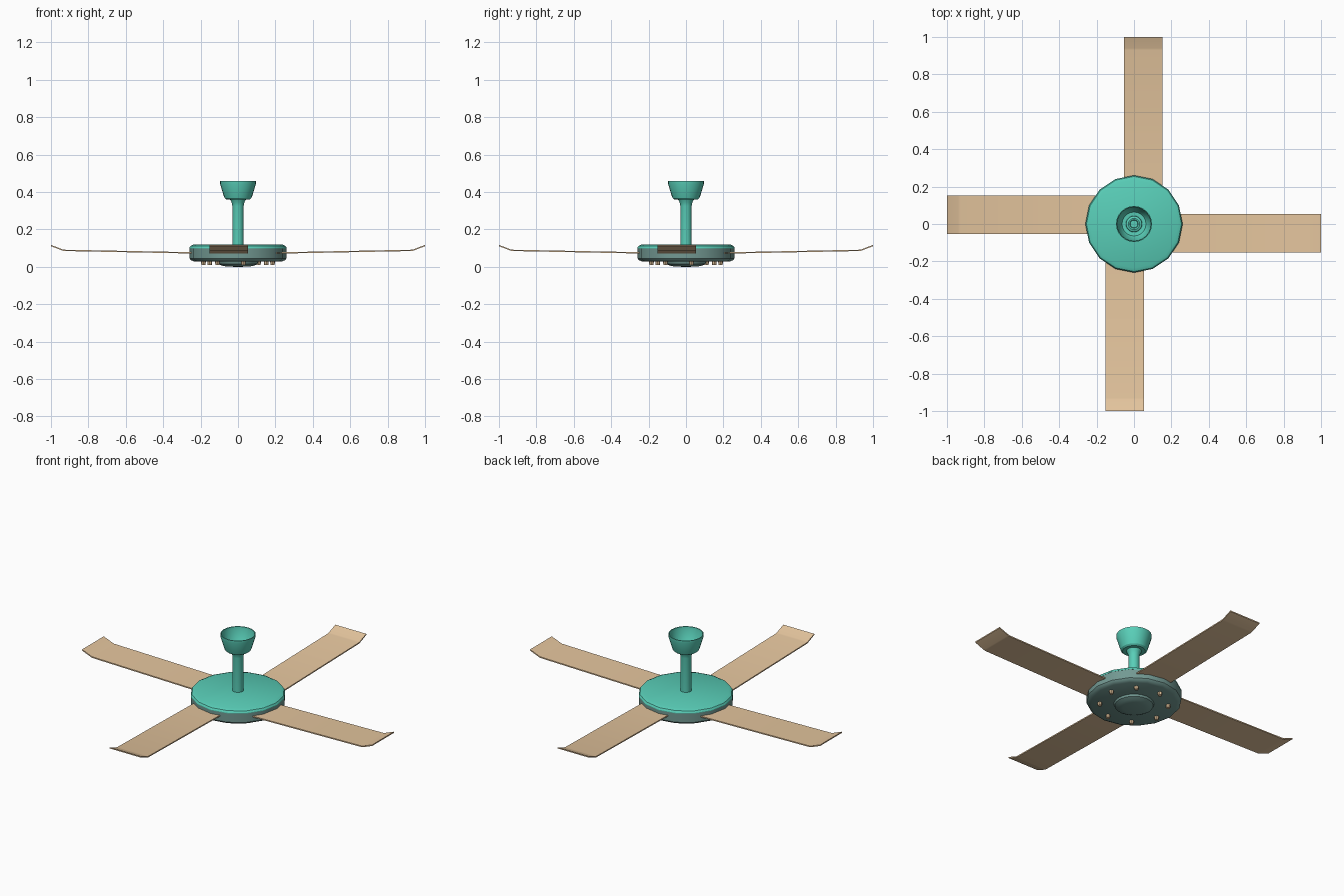
import bpy, bmesh, math
from mathutils import Matrix

if "Cube" in bpy.data.objects:
    bpy.data.objects.remove(bpy.data.objects["Cube"])


def material(name, rgb):
    m = bpy.data.materials.new(name)
    m.diffuse_color = (*rgb, 1)
    m.use_nodes = True
    m.node_tree.nodes["Principled BSDF"].inputs["Base Color"].default_value = m.diffuse_color
    return m


TEAL = material("teal", (0.10, 0.62, 0.48))
SLATE = material("slate", (0.17, 0.32, 0.29))
WOOD = material("wood", (0.78, 0.56, 0.34))


def finish(name, bm, mat, smooth=True):
    bmesh.ops.recalc_face_normals(bm, faces=bm.faces)
    me = bpy.data.meshes.new(name)
    bm.to_mesh(me)
    bm.free()
    me.materials.append(mat)
    ob = bpy.data.objects.new(name, me)
    bpy.context.collection.objects.link(ob)
    if smooth:
        bpy.ops.object.select_all(action="DESELECT")
        ob.select_set(True)
        bpy.context.view_layer.objects.active = ob
        bpy.ops.object.shade_smooth_by_angle(angle=math.radians(30))
    return ob


def lathe(name, profile, sides, mat, turn=0.0):
    """Revolve (radius, z) points around z; a radius of 0 closes the end."""
    bm = bmesh.new()
    rings = []
    for r, z in profile:
        n = sides if r > 0 else 1
        rings.append([bm.verts.new((r * math.cos(turn + math.tau * i / sides),
                                    r * math.sin(turn + math.tau * i / sides), z))
                      for i in range(n)])
    for a, b in zip(rings, rings[1:]):
        for i in range(sides):
            j = (i + 1) % sides
            quad = [a[i % len(a)], a[j % len(a)], b[j % len(b)], b[i % len(b)]]
            bm.faces.new(list(dict.fromkeys(quad)))
    return finish(name, bm, mat)


# Motor housing: teal cap over a slate lower body
lathe("housing_cap", [(0, 0.12), (0.235, 0.12), (0.254, 0.112), (0.26, 0.102),
                      (0.26, 0.098), (0, 0.098)], 16, TEAL)
lathe("housing_body", [(0, 0.098), (0.259, 0.098), (0.259, 0.045), (0.252, 0.036),
                       (0.235, 0.028), (0, 0.028)], 16, SLATE)
lathe("bottom_cap", [(0.11, 0.03), (0.105, 0.016), (0.085, 0.006), (0.06, 0.001),
                     (0, 0)], 24, SLATE)

# Down rod with flared collar and a hollow top end
lathe("down_rod", [(0.03, 0.115), (0.03, 0.325), (0.034, 0.345), (0.045, 0.365),
                   (0.042, 0.385), (0.03, 0.39), (0.022, 0.388), (0.02, 0.36),
                   (0, 0.36)], 20, TEAL)

# Ceiling canopy: open thin-walled cup
lathe("canopy", [(0.04, 0.36), (0.062, 0.36), (0.072, 0.368), (0.078, 0.385),
                 (0.096, 0.445), (0.096, 0.46), (0.091, 0.46), (0.09, 0.445),
                 (0.072, 0.388), (0.064, 0.376), (0.04, 0.374)], 24, TEAL)

# Four blades, each offset sideways with an upturned tip
CENTRE_LINE = [(0.16, 0.073), (0.93, 0.088), (0.94, 0.0905), (1.0, 0.114)]
THICK = 0.007
for k in range(4):
    bm = bmesh.new()
    rows = []
    for x, z in CENTRE_LINE:
        rows.append([bm.verts.new(p) for p in ((x, -0.153, z - THICK / 2), (x, 0.053, z - THICK / 2),
                                               (x, 0.053, z + THICK / 2), (x, -0.153, z + THICK / 2))])
    for a, b in zip(rows, rows[1:]):
        for i in range(4):
            j = (i + 1) % 4
            bm.faces.new((a[i], a[j], b[j], b[i]))
    bm.faces.new(rows[0])
    bm.faces.new(rows[-1])
    bm.transform(Matrix.Rotation(k * math.pi / 2, 4, "Z"))
    finish(f"blade_{k + 1}", bm, WOOD)

# Ring of eight screws under the housing
for k in range(8):
    a = math.radians(9 + 45 * k)
    bm = bmesh.new()
    bmesh.ops.create_cone(bm, cap_ends=True, segments=8, radius1=0.011, radius2=0.013, depth=0.02,
                          matrix=Matrix.Translation((0.187 * math.cos(a), 0.187 * math.sin(a), 0.02)))
    finish(f"screw_{k + 1}", bm, WOOD, smooth=False)
